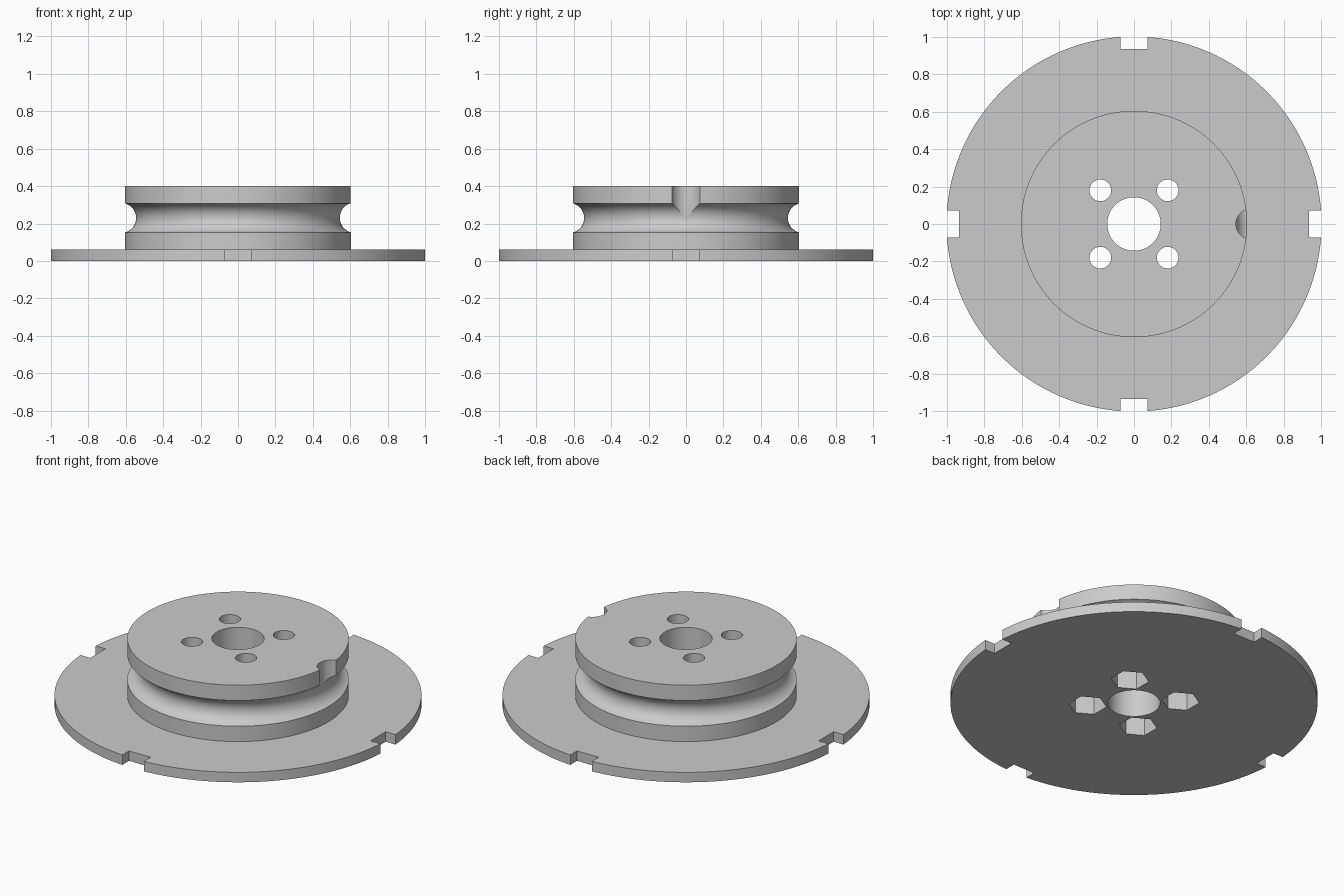
import bpy
import bmesh
from math import cos, sin, asin, pi, radians
from mathutils import Matrix, Vector

cube = bpy.data.objects.get("Cube")
if cube:
    bpy.data.objects.remove(cube)

SEGMENTS = 192
FLANGE_R, FLANGE_H = 1.0025, 0.06
HUB_R, HUB_H, BORE_R = 0.605, 0.4, 0.143
GROOVE_R, GROOVE_CENTRE, GROOVE_Z = 0.08, 0.625, 0.23
BOLT_OFFSET = 0.18

grey = bpy.data.materials.new("plain grey")
grey.use_nodes = True
colour = (0.6, 0.6, 0.6, 1)
grey.diffuse_color = colour
grey.node_tree.nodes["Principled BSDF"].inputs["Base Color"].default_value = colour


def make_object(name, bm):
    bmesh.ops.recalc_face_normals(bm, faces=bm.faces)
    mesh = bpy.data.meshes.new(name)
    bm.to_mesh(mesh)
    bm.free()
    mesh.materials.append(grey)
    obj = bpy.data.objects.new(name, mesh)
    bpy.context.collection.objects.link(obj)
    return obj


def prism(name, radius, sides, centre, bottom, top, turn=0):
    bm = bmesh.new()
    place = Matrix.Translation((*centre, (bottom + top) / 2)) @ Matrix.Rotation(turn, 4, 'Z')
    bmesh.ops.create_cone(bm, cap_ends=True, segments=sides, radius1=radius,
                          radius2=radius, depth=top - bottom, matrix=place)
    return make_object(name, bm)


def block(name, size, centre):
    bm = bmesh.new()
    place = Matrix.Translation(centre) @ Matrix.Diagonal((*size, 1))
    bmesh.ops.create_cube(bm, size=1, matrix=place)
    return make_object(name, bm)


# Pulley body: flange, hub, rope groove and bore in one turned profile
half = asin((GROOVE_CENTRE - HUB_R) / GROOVE_R)
start, end = pi * 1.5 - half, pi / 2 + half
STEPS = 24
groove = []
for i in range(STEPS + 1):
    a = start + (end - start) * i / STEPS
    groove.append((GROOVE_CENTRE + GROOVE_R * cos(a), GROOVE_Z + GROOVE_R * sin(a)))
profile = [(BORE_R, 0), (FLANGE_R, 0), (FLANGE_R, FLANGE_H), (HUB_R, FLANGE_H),
           *groove, (HUB_R, HUB_H), (BORE_R, HUB_H)]

bm = bmesh.new()
ring = [bm.verts.new((r, 0, z)) for r, z in profile]
edges = [bm.edges.new((ring[i - 1], ring[i])) for i in range(len(ring))]
bmesh.ops.spin(bm, geom=ring + edges, cent=(0, 0, 0), axis=(0, 0, 1),
               angle=2 * pi, steps=SEGMENTS, use_merge=True)
bmesh.ops.remove_doubles(bm, verts=bm.verts, dist=1e-5)
body = make_object("slotted_pulley", bm)

# Rim slots at the four quarter points
cutters = []
for k in range(4):
    d = Vector((cos(k * pi / 2), sin(k * pi / 2), 0))
    size = (0.2, 0.144, 0.3) if k % 2 == 0 else (0.144, 0.2, 0.3)
    cutters.append(block("rim_slot_cutter", size, d * 1.035))

# Bolt holes with hexagonal nut pockets underneath
for sx in (-1, 1):
    for sy in (-1, 1):
        spot = (sx * BOLT_OFFSET, sy * BOLT_OFFSET)
        cutters.append(prism("bolt_hole_cutter", 0.058, 48, spot, -0.1, 0.5))
        cutters.append(prism("nut_pocket_cutter", 0.104, 6, spot, -0.1, 0.2))

# Rope entry notch running from the top face down into the groove
cutters.append(prism("rope_notch_cutter", GROOVE_R, 64, (GROOVE_CENTRE, 0), 0.235, 0.5))

bpy.ops.object.select_all(action='DESELECT')
bpy.context.view_layer.objects.active = body
body.select_set(True)
for cutter in cutters:
    cutter.hide_render = True
    cut = body.modifiers.new("cut", 'BOOLEAN')
    cut.operation = 'DIFFERENCE'
    cut.solver = 'EXACT'
    cut.object = cutter
    bpy.ops.object.modifier_apply(modifier=cut.name)
    bpy.data.objects.remove(cutter)

bpy.ops.object.shade_smooth_by_angle(angle=radians(30))
